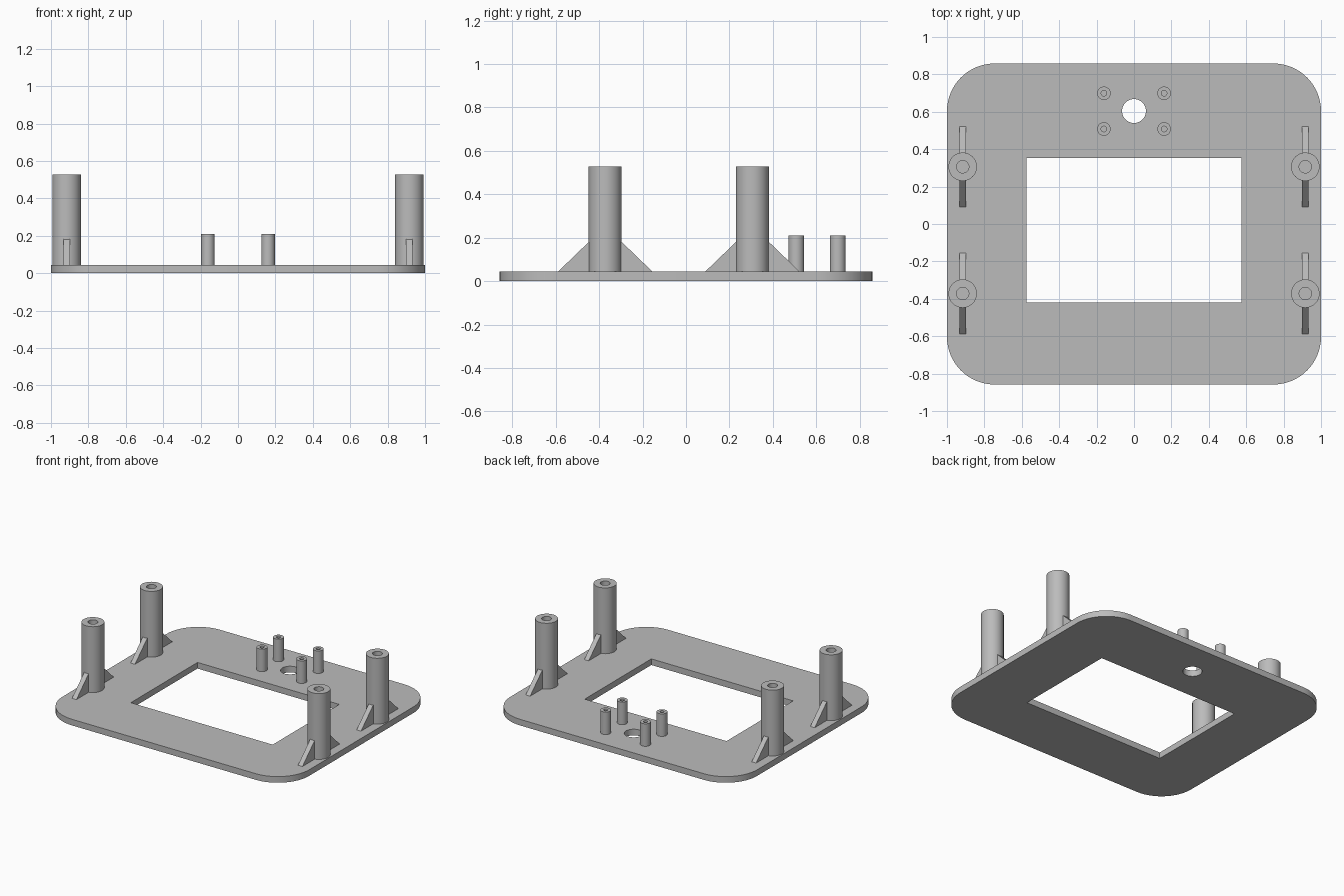
import bpy, bmesh
from math import pi, cos, sin

default = bpy.data.objects.get("Cube")
if default:
    bpy.data.objects.remove(default)

PLATE_TOP = 0.045
SINK = 0.03  # standing parts start slightly inside the plate

grey = bpy.data.materials.new("plain grey")
grey.use_nodes = True
colour = (0.5, 0.5, 0.5, 1)
grey.diffuse_color = colour
grey.node_tree.nodes["Principled BSDF"].inputs["Base Color"].default_value = colour


def finish(bm, name, location=(0, 0, 0)):
    bmesh.ops.remove_doubles(bm, verts=bm.verts, dist=1e-5)
    bmesh.ops.recalc_face_normals(bm, faces=bm.faces)
    mesh = bpy.data.meshes.new(name)
    bm.to_mesh(mesh)
    bm.free()
    mesh.materials.append(grey)
    obj = bpy.data.objects.new(name, mesh)
    obj.location = location
    bpy.context.collection.objects.link(obj)
    bpy.ops.object.select_all(action="DESELECT")
    obj.select_set(True)
    bpy.context.view_layer.objects.active = obj
    bpy.ops.object.shade_smooth_by_angle(angle=pi / 6)
    return obj


def arc(cx, cy, r, start, sweep, steps):
    return [(cx + r * cos(start + sweep * i / steps),
             cy + r * sin(start + sweep * i / steps)) for i in range(steps + 1)]


def extrude_outlines(loops, height):
    """Fill an outer outline with holes, then raise it into a slab."""
    bm = bmesh.new()
    for loop in loops:
        verts = [bm.verts.new((x, y, 0)) for x, y in loop]
        for a, b in zip(verts, verts[1:] + verts[:1]):
            bm.edges.new((a, b))
    bmesh.ops.triangle_fill(bm, edges=bm.edges[:], use_beauty=True, use_dissolve=False)
    raised = bmesh.ops.extrude_face_region(bm, geom=bm.faces[:], use_keep_orig=True)
    top = [v for v in raised["geom"] if isinstance(v, bmesh.types.BMVert)]
    bmesh.ops.translate(bm, verts=top, vec=(0, 0, height))
    return bm


def standoff(name, x, y, outer, inner, top, segments):
    """Hollow round post with a blind bore, turned from a profile."""
    bm = bmesh.new()
    profile = [(0, PLATE_TOP), (inner, PLATE_TOP), (inner, top), (outer, top),
               (outer, SINK), (0, SINK)]
    verts = [bm.verts.new((r, 0, z)) for r, z in profile]
    edges = [bm.edges.new(pair) for pair in zip(verts, verts[1:])]
    bmesh.ops.spin(bm, geom=verts + edges, cent=(0, 0, 0), axis=(0, 0, 1),
                   angle=2 * pi, steps=segments, use_merge=False)
    bmesh.ops.remove_doubles(bm, verts=bm.verts, dist=1e-5)
    return finish(bm, name, (x, y, 0))


def rib(name, x, y, direction):
    """Triangular brace leaning on a tall post."""
    bm = bmesh.new()
    profile = [(0.216, PLATE_TOP), (0.074, 0.182), (0.06, 0.182),
               (0.06, SINK), (0.216, SINK)]
    face = bm.faces.new([bm.verts.new((-0.018, direction * d, z)) for d, z in profile])
    side = bmesh.ops.extrude_face_region(bm, geom=[face], use_keep_orig=True)
    moved = [v for v in side["geom"] if isinstance(v, bmesh.types.BMVert)]
    bmesh.ops.translate(bm, verts=moved, vec=(0.036, 0, 0))
    return finish(bm, name, (x, y, 0))


# Base plate with rounded corners, rectangular window and round hole
half_x, half_y, radius = 1.0, 0.858, 0.255
outline = []
for i, (sx, sy) in enumerate([(1, 1), (-1, 1), (-1, -1), (1, -1)]):
    outline += arc(sx * (half_x - radius), sy * (half_y - radius), radius,
                   i * pi / 2, pi / 2, 16)
window = [(-0.575, -0.42), (0.575, -0.42), (0.575, 0.352), (-0.575, 0.352)]
round_hole = arc(0, 0.604, 0.064, 0, 2 * pi, 40)[:-1]
finish(extrude_outlines([outline, window, round_hole], PLATE_TOP), "base_plate")

for side, sx in (("left", 1), ("right", -1)):
    # Tall corner posts with a brace in front and behind
    for end, y in (("front", -0.372), ("back", 0.306)):
        standoff(f"{end}_{side}_post", sx * 0.916, y, 0.076, 0.033, 0.527, 48)
        rib(f"{end}_{side}_front_rib", sx * 0.916, y, -1)
        rib(f"{end}_{side}_back_rib", sx * 0.916, y, 1)
    # Small pegs around the round hole
    for end, y in (("inner", 0.508), ("outer", 0.699)):
        standoff(f"{end}_{side}_peg", sx * 0.161, y, 0.036, 0.015, 0.21, 32)
